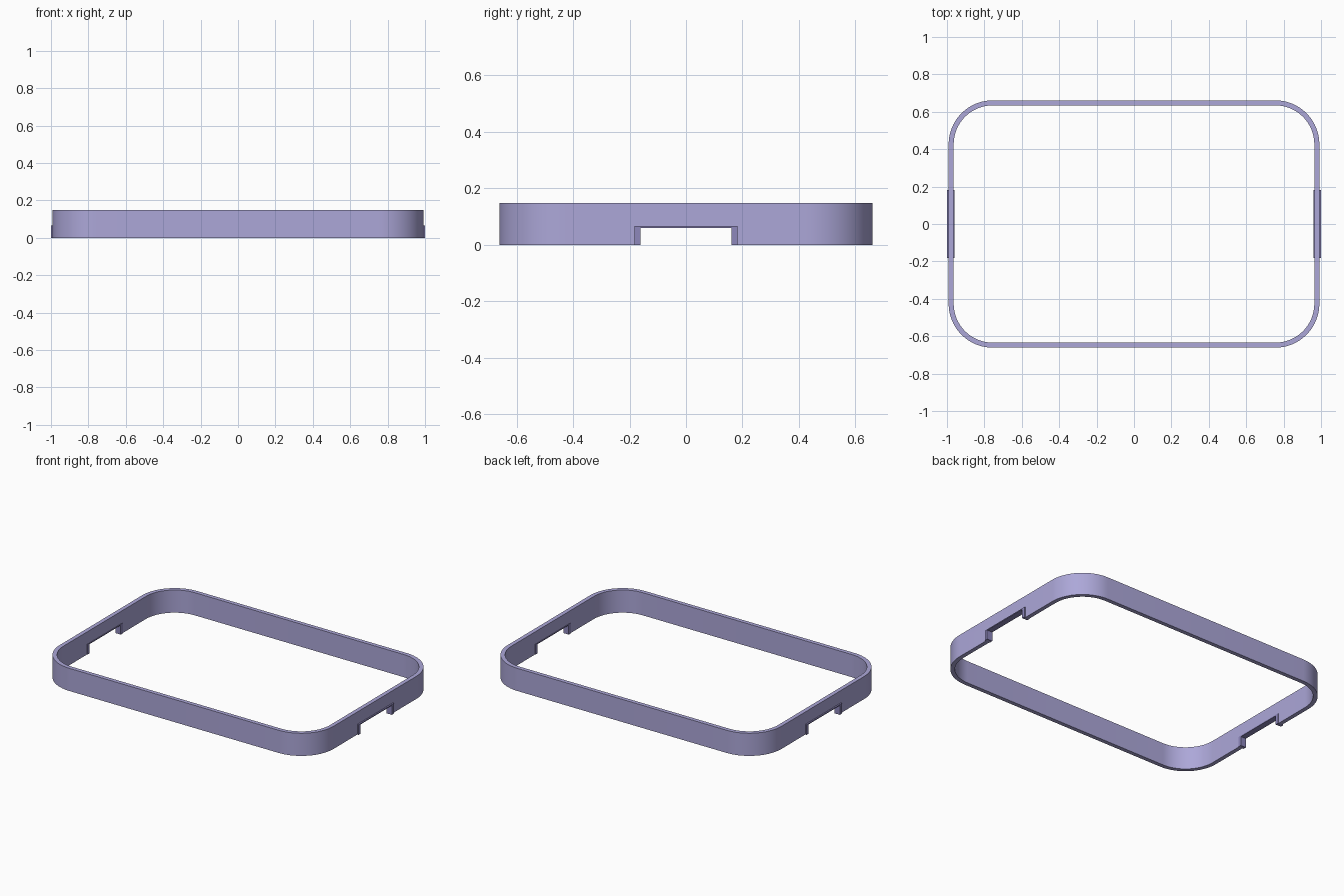
import bpy, bmesh, math

if "Cube" in bpy.data.objects:
    bpy.data.objects.remove(bpy.data.objects["Cube"])

HX, HY, R = 0.991, 0.661, 0.235     # outer half sizes and corner radius
WALL, HEIGHT = 0.027, 0.148
SEG = 24


def material(name, colour):
    mat = bpy.data.materials.new(name)
    mat.diffuse_color = (*colour, 1)
    mat.use_nodes = True
    mat.node_tree.nodes["Principled BSDF"].inputs["Base Color"].default_value = mat.diffuse_color
    return mat


BAND_COLOUR = material("muted_purple", (0.415, 0.388, 0.69))
TRIM_COLOUR = material("dark_purple", (0.27, 0.245, 0.50))


def outline(inset):
    r = R - inset
    pts = []
    for i, (sx, sy) in enumerate([(1, 1), (-1, 1), (-1, -1), (1, -1)]):
        for k in range(SEG + 1):
            a = math.pi / 2 * (i + k / SEG)
            pts.append((sx * (HX - R) + r * math.cos(a),
                        sy * (HY - R) + r * math.sin(a)))
    return pts


def finish(bm, name, mat=None):
    bmesh.ops.recalc_face_normals(bm, faces=bm.faces)
    mesh = bpy.data.meshes.new(name)
    bm.to_mesh(mesh)
    bm.free()
    if mat:
        mesh.materials.append(mat)
    ob = bpy.data.objects.new(name, mesh)
    bpy.context.collection.objects.link(ob)
    return ob


# Rounded rectangular band: four loops bridged round the wall section
bm = bmesh.new()
loops = [[bm.verts.new((x, y, z)) for x, y in outline(d)]
         for d, z in [(0, 0), (0, HEIGHT), (WALL, HEIGHT), (WALL, 0)]]
n = len(loops[0])
for j in range(4):
    a, b = loops[j], loops[(j + 1) % 4]
    for i in range(n):
        k = (i + 1) % n
        bm.faces.new((a[i], a[k], b[k], b[i]))
band = finish(bm, "band", BAND_COLOUR)

# Cutter for the notches in both short sides
bm = bmesh.new()
bmesh.ops.create_cube(bm, size=1)
bmesh.ops.scale(bm, vec=(2.4, 0.34, 0.13), verts=bm.verts)
cutter = finish(bm, "notch_cutter", BAND_COLOUR)
cutter.hide_render = True
cutter.hide_set(True)
cut = band.modifiers.new("notches", 'BOOLEAN')
cut.operation = 'DIFFERENCE'
cut.solver = 'EXACT'
cut.object = cutter

# Smooth corners, sharp edges
bpy.context.view_layer.objects.active = band
band.select_set(True)
bpy.ops.object.modifier_apply(modifier=cut.name)
bpy.ops.object.shade_smooth_by_angle(angle=math.radians(30))

# Raised U-shaped surround at each notch
profile = [(-0.183, 0), (-0.183, 0.067), (0.183, 0.067), (0.183, 0),
           (0.161, 0), (0.161, 0.0605), (-0.161, 0.0605), (-0.161, 0)]
for side, name in [(-1, "left_notch_surround"), (1, "right_notch_surround")]:
    bm = bmesh.new()
    face = bm.faces.new([bm.verts.new((side * 0.961, y, z)) for y, z in profile])
    ext = bmesh.ops.extrude_face_region(bm, geom=[face], use_keep_orig=True)
    moved = [g for g in ext["geom"] if isinstance(g, bmesh.types.BMVert)]
    bmesh.ops.translate(bm, vec=(side * 0.039, 0, 0), verts=moved)
    finish(bm, name, TRIM_COLOUR)
